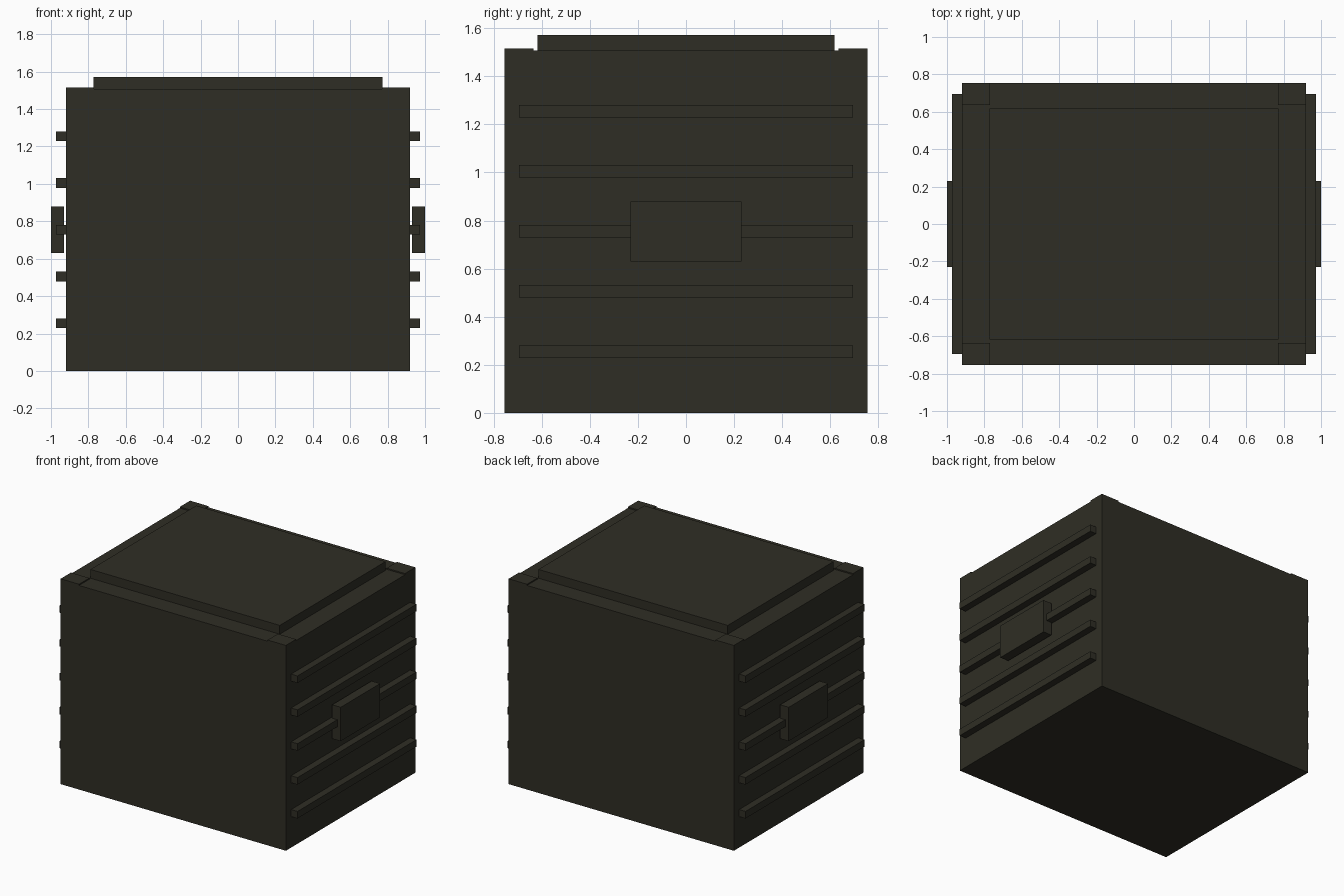
import bpy

if "Cube" in bpy.data.objects:
    bpy.data.objects.remove(bpy.data.objects["Cube"])

# Single dark olive colour
olive = bpy.data.materials.new("dark_olive")
olive.diffuse_color = (0.028, 0.027, 0.018, 1.0)
olive.use_nodes = True
olive.node_tree.nodes["Principled BSDF"].inputs["Base Color"].default_value = olive.diffuse_color


def box(name, x, y, z):
    """Axis-aligned box from (min, max) ranges."""
    verts = [(a, b, c) for a in x for b in y for c in z]
    faces = [(0, 1, 3, 2), (4, 6, 7, 5), (0, 4, 5, 1),
             (2, 3, 7, 6), (0, 2, 6, 4), (1, 5, 7, 3)]
    mesh = bpy.data.meshes.new(name)
    mesh.from_pydata(verts, [], faces)
    mesh.materials.append(olive)
    obj = bpy.data.objects.new(name, mesh)
    bpy.context.collection.objects.link(obj)
    return obj


def mirror(obj, y_axis=False):
    """Repeat a part on the opposite side(s)."""
    mod = obj.modifiers.new("mirror", 'MIRROR')
    mod.use_axis = (True, y_axis, False)
    mod.use_clip = False
    mod.use_mirror_merge = False


# Main crate and raised lid
box("body", (-0.92, 0.92), (-0.755, 0.755), (0.0, 1.507))
box("lid", (-0.773, 0.773), (-0.617, 0.617), (1.507, 1.572))

# Slightly raised corner plates
mirror(box("corner_plate", (0.77, 0.92), (0.635, 0.755), (1.507, 1.516)), True)

# Horizontal ribs on both sides
for i in range(5):
    z = 0.255 + 0.25 * i
    mirror(box(f"side_rib_{i + 1}", (0.92, 0.972), (-0.694, 0.694),
               (z - 0.026, z + 0.026)))

# Handle blocks standing just clear of the side walls
mirror(box("handle", (0.93, 1.0), (-0.23, 0.23), (0.63, 0.88)))
